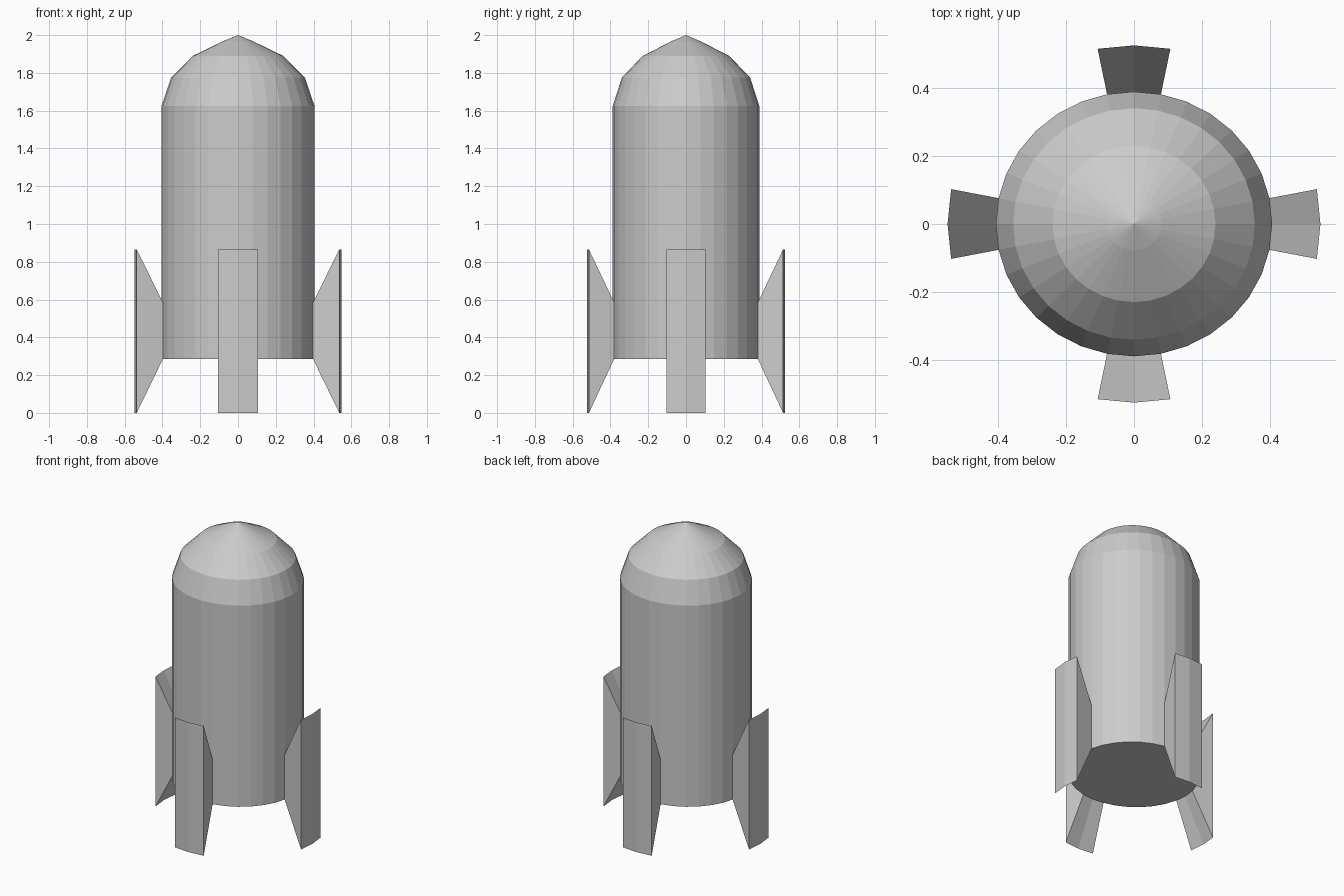
import bpy
import bmesh
from math import sin, cos, pi

SIDES = 32
RX, RY = 0.405, 0.388          # slightly oval hull
STEP = 2 * pi / SIDES

cube = bpy.data.objects.get("Cube")
if cube:
    bpy.data.objects.remove(cube, do_unlink=True)

grey = bpy.data.materials.new("light_grey")
grey.use_nodes = True
colour = (0.6, 0.6, 0.6, 1)
grey.diffuse_color = colour
grey.node_tree.nodes["Principled BSDF"].inputs["Base Color"].default_value = colour


def hull_point(step, scale, z):
    """Point on the oval hull outline, scaled outward from the axis."""
    return (RX * scale * cos(step * STEP), RY * scale * sin(step * STEP), z)


def finish(name, bm):
    mesh = bpy.data.meshes.new(name)
    bm.to_mesh(mesh)
    bm.free()
    mesh.materials.append(grey)
    obj = bpy.data.objects.new(name, mesh)
    bpy.context.collection.objects.link(obj)


def make_body():
    """Straight hull with a faceted dome on top and a flat base."""
    profile = [(1, 0.285), (1, 1.625), (0.875, 1.775), (0.59, 1.89), (0.2, 1.967)]
    bm = bmesh.new()
    rings = [[bm.verts.new(hull_point(i, s, z)) for i in range(SIDES)]
             for s, z in profile]
    for low, high in zip(rings, rings[1:]):
        for i in range(SIDES):
            j = (i + 1) % SIDES
            bm.faces.new((low[i], low[j], high[j], high[i]))
    tip = bm.verts.new((0, 0, 2))
    for i in range(SIDES):
        bm.faces.new((rings[-1][i], rings[-1][(i + 1) % SIDES], tip))
    bm.faces.new(rings[0][::-1])
    finish("rocket_body", bm)


def make_fin(name, centre):
    """Fin two hull facets wide, flaring outward, open where it meets the hull."""
    section = [(1, 0.285), (1.35, 0), (1.35, 0.865), (1, 0.585)]
    bm = bmesh.new()
    columns = [[bm.verts.new(hull_point(centre + d, s, z)) for s, z in section]
               for d in (-1, 0, 1)]
    for a, b in zip(columns, columns[1:]):
        for k in range(3):         # underside, outer face, top slope
            bm.faces.new((a[k], b[k], b[k + 1], a[k + 1]))
    bm.faces.new(columns[0])
    bm.faces.new(columns[-1][::-1])
    finish(name, bm)


make_body()
for n, name in enumerate(("left_fin", "back_fin", "right_fin", "front_fin")):
    make_fin(name, n * SIDES // 4)
